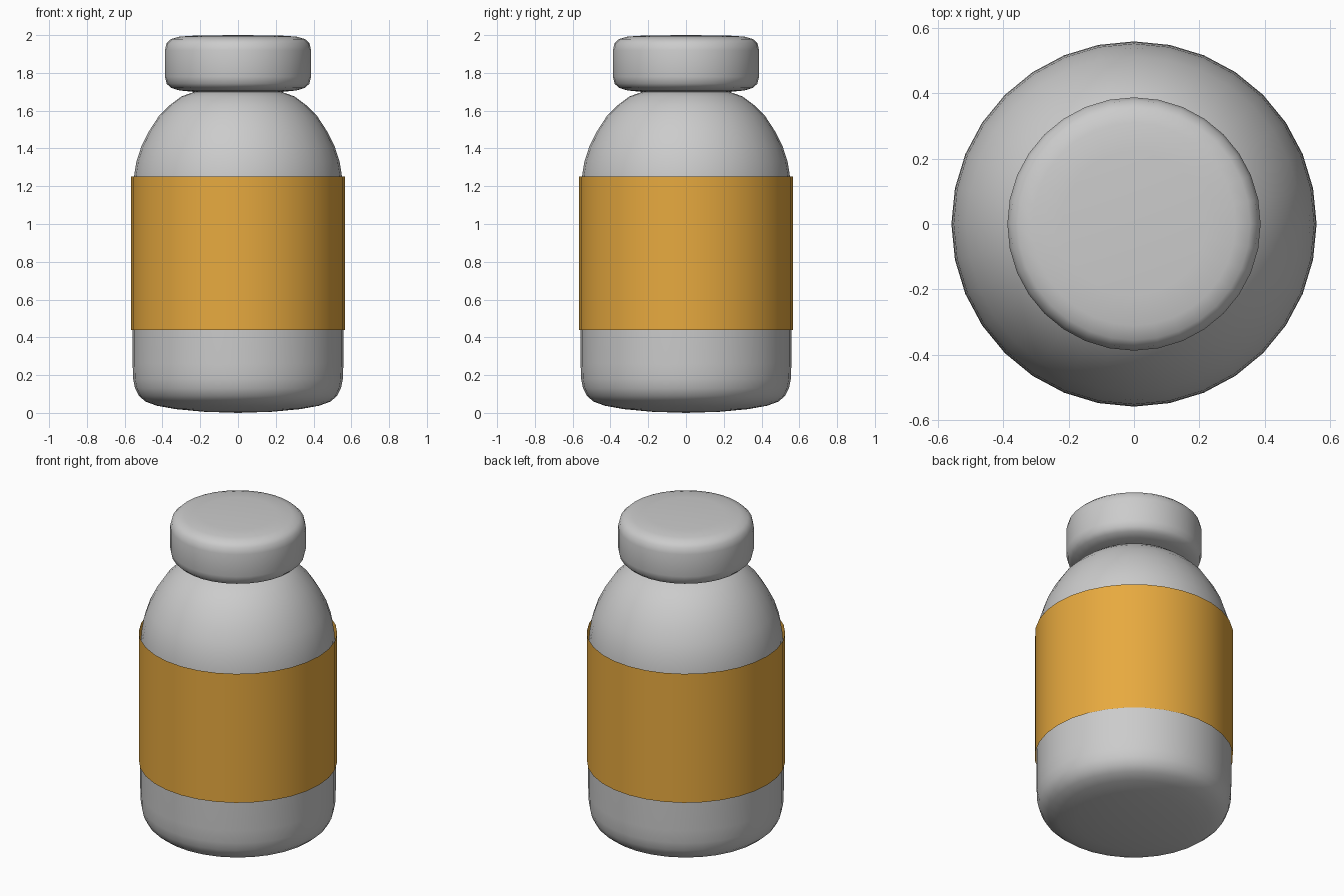
import bpy
import bmesh
from math import radians, cos, sin, tau

if "Cube" in bpy.data.objects:
    bpy.data.objects.remove(bpy.data.objects["Cube"])

SIDES = 32


def lathe(name, profile, color=None):
    """Revolve (radius, height) points around z; radius 0 makes a pole."""
    bm = bmesh.new()
    rings = []
    for r, z in profile:
        if r == 0:
            rings.append([bm.verts.new((0, 0, z))] * SIDES)
        else:
            rings.append([bm.verts.new((r * cos(tau * i / SIDES), r * sin(tau * i / SIDES), z))
                          for i in range(SIDES)])
    for low, high in zip(rings, rings[1:]):
        for i in range(SIDES):
            j = (i + 1) % SIDES
            corners = dict.fromkeys((low[i], low[j], high[j], high[i]))
            bm.faces.new(list(corners))
    mesh = bpy.data.meshes.new(name)
    bm.to_mesh(mesh)
    bm.free()
    obj = bpy.data.objects.new(name, mesh)
    bpy.context.collection.objects.link(obj)
    bpy.ops.object.select_all(action='DESELECT')
    obj.select_set(True)
    bpy.context.view_layer.objects.active = obj
    bpy.ops.object.shade_smooth_by_angle(angle=radians(40))
    if color:
        mat = bpy.data.materials.new(name + "_color")
        mat.diffuse_color = color
        mat.use_nodes = True
        mat.node_tree.nodes["Principled BSDF"].inputs["Base Color"].default_value = mat.diffuse_color
        mesh.materials.append(mat)
    return obj


# Jar body: rounded base, straight wall, domed shoulder closing under the lid
lathe("jar_body", [
    (0, 0.0), (0.18, 0.006), (0.33, 0.02), (0.43, 0.038), (0.49, 0.06), (0.525, 0.09),
    (0.545, 0.13), (0.555, 0.18), (0.558, 0.26), (0.558, 1.0), (0.556, 1.15),
    (0.551, 1.25), (0.538, 1.33), (0.512, 1.41), (0.472, 1.49), (0.42, 1.57),
    (0.36, 1.63), (0.30, 1.675), (0.23, 1.70), (0.12, 1.715), (0, 1.72)])

# Lid: squat disc with softened rims
lathe("lid", [
    (0, 1.695), (0.22, 1.698), (0.31, 1.707), (0.355, 1.721), (0.378, 1.743), (0.387, 1.78),
    (0.387, 1.92), (0.378, 1.957), (0.355, 1.979), (0.31, 1.992), (0.22, 1.998), (0, 2.0)])

# Wrap-around label
lathe("label", [(0.566, 0.44), (0.566, 1.252)], (0.8, 0.4, 0.05, 1))
